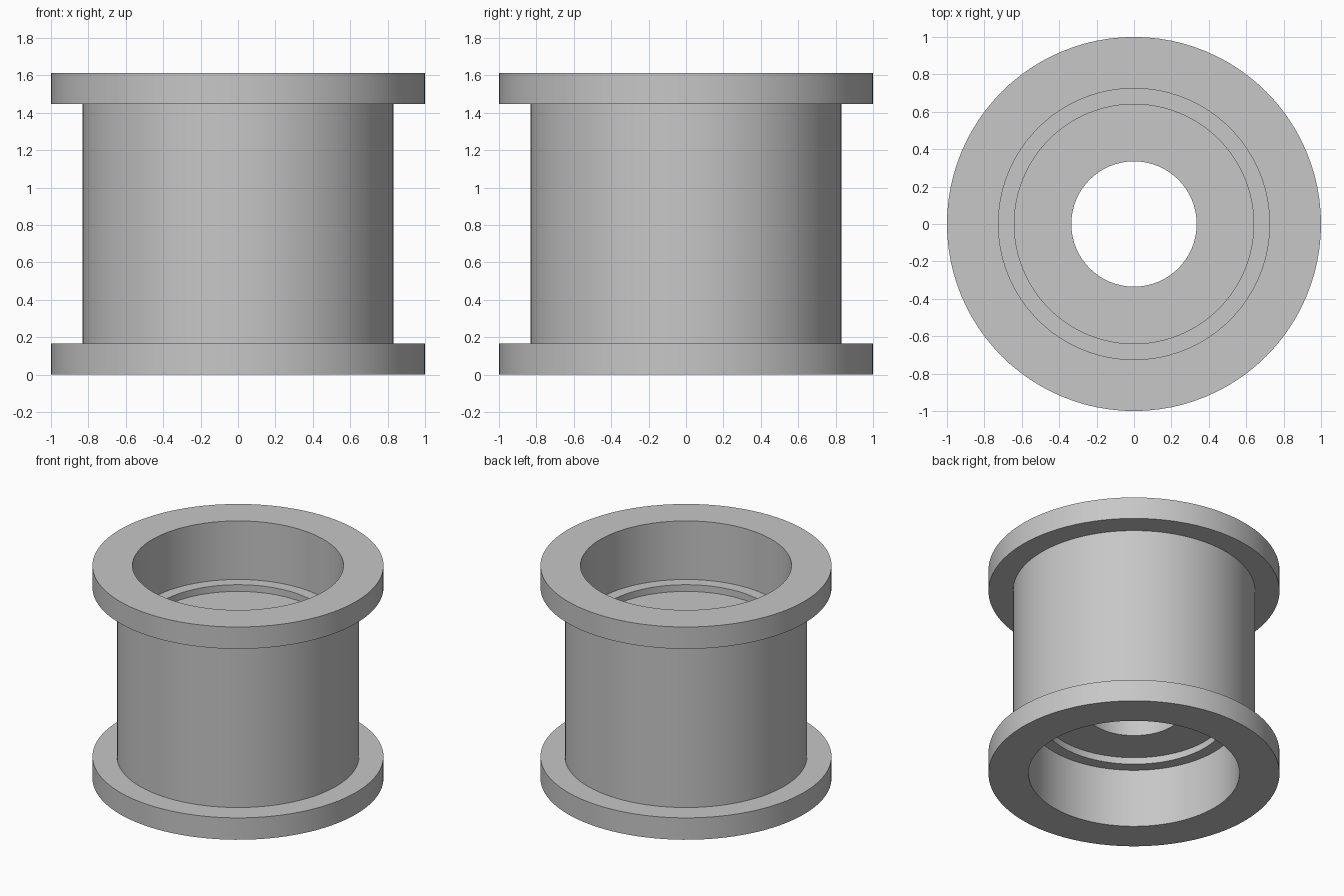
import bpy, bmesh, math

if "Cube" in bpy.data.objects:
    bpy.data.objects.remove(bpy.data.objects["Cube"])

SEGMENTS = 96
HEIGHT = 1.613
MID = HEIGHT / 2

grey = bpy.data.materials.new("light grey")
grey.diffuse_color = (0.57, 0.57, 0.57, 1)
grey.use_nodes = True
grey.node_tree.nodes["Principled BSDF"].inputs["Base Color"].default_value = grey.diffuse_color

# Upper half of the cross-section as (radius, height above the middle):
# hole, web face, shallow recess, ledge, bore, flange, barrel
upper = [
    (0.335, MID - 0.495),
    (0.64, MID - 0.495),
    (0.64, MID - 0.444),
    (0.725, MID - 0.444),
    (0.725, MID),
    (1.0, MID),
    (1.0, MID - 0.166),
    (0.832, MID - 0.166),
]
# Mirror it into a closed loop
profile = upper + [(r, -h) for r, h in reversed(upper)]


def lathe(name, loop, material):
    """Revolve a closed cross-section round the z axis."""
    bm = bmesh.new()
    rings = []
    for i in range(SEGMENTS):
        a = 2 * math.pi * i / SEGMENTS
        rings.append([bm.verts.new((r * math.cos(a), r * math.sin(a), MID + h))
                      for r, h in loop])
    for i in range(SEGMENTS):
        a, b = rings[i], rings[(i + 1) % SEGMENTS]
        for j in range(len(loop)):
            k = (j + 1) % len(loop)
            bm.faces.new((a[j], b[j], b[k], a[k]))
    bmesh.ops.recalc_face_normals(bm, faces=bm.faces)
    mesh = bpy.data.meshes.new(name)
    bm.to_mesh(mesh)
    bm.free()
    mesh.materials.append(material)
    obj = bpy.data.objects.new(name, mesh)
    bpy.context.collection.objects.link(obj)
    bpy.context.view_layer.objects.active = obj
    obj.select_set(True)
    bpy.ops.object.shade_smooth_by_angle(angle=math.radians(30))
    return obj


# Flanged spool with a stepped bore at both ends
lathe("flanged_spool", profile, grey)
